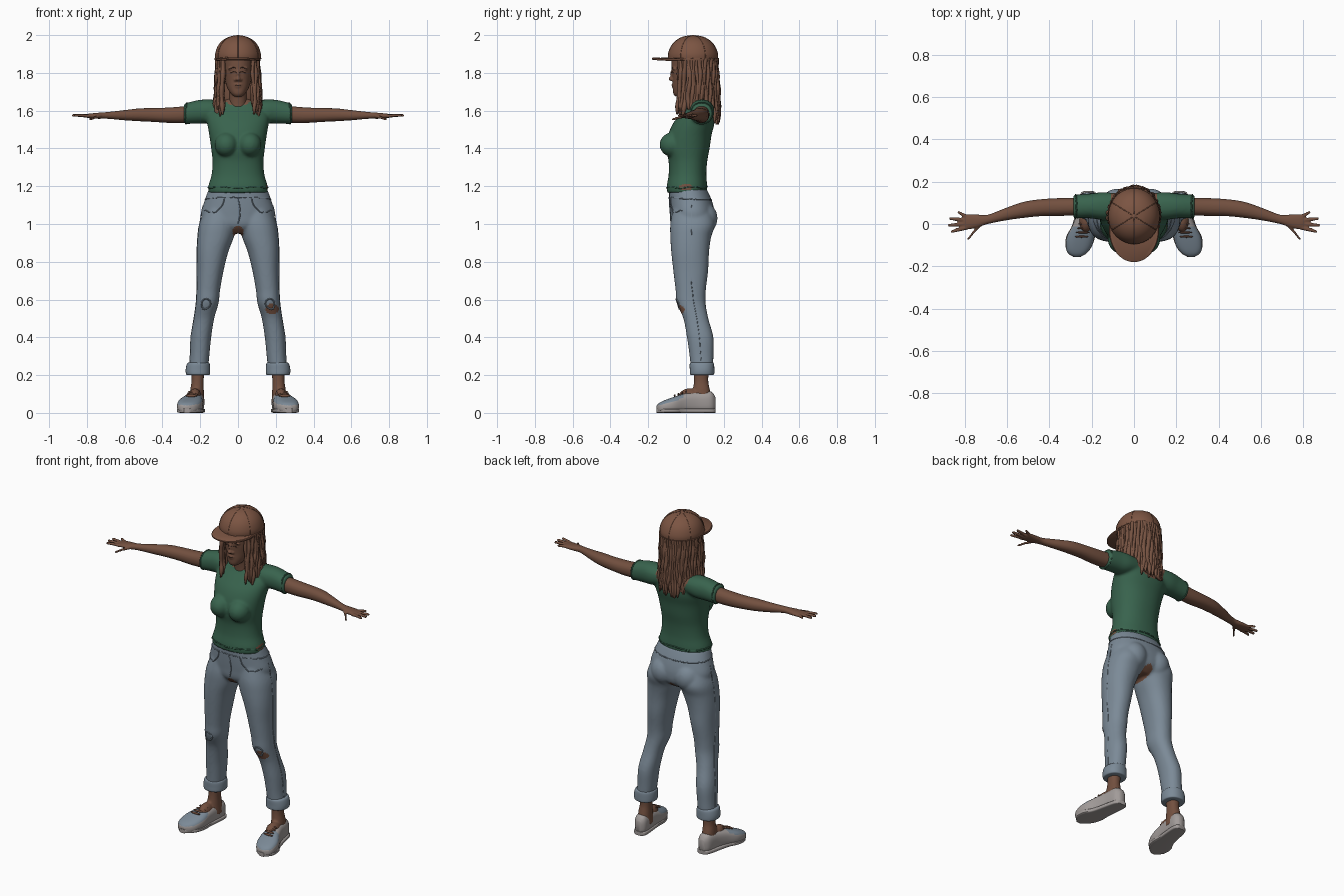
import bpy, bmesh, math, random
from mathutils import Vector, Matrix

random.seed(4)
cube = bpy.data.objects.get("Cube")
if cube:
    bpy.data.objects.remove(cube, do_unlink=True)


def material(name, rgb):
    m = bpy.data.materials.new(name)
    m.use_nodes = True
    m.diffuse_color = (*rgb, 1)
    m.node_tree.nodes["Principled BSDF"].inputs["Base Color"].default_value = (*rgb, 1)
    return m


SKIN = material("brown skin", (0.17, 0.08, 0.05))
HAIR = material("brown hair", (0.18, 0.085, 0.053))
CAP = material("brown cap", (0.2, 0.09, 0.055))
SHIRT = material("green shirt", (0.04, 0.125, 0.075))
DENIM = material("blue denim", (0.2, 0.255, 0.31))
SHOE = material("pale grey shoe", (0.36, 0.33, 0.32))
DARK = material("dark brown", (0.05, 0.025, 0.018))


def smooth_rows(rows, steps):
    """Catmull-Rom interpolation through the given rows."""
    out = []
    for i in range(len(rows) - 1):
        p = [rows[max(i - 1, 0)], rows[i], rows[i + 1], rows[min(i + 2, len(rows) - 1)]]
        for k in range(steps):
            t = k / steps
            out.append([b + 0.5 * t * (c - a + t * (2 * a - 5 * b + 4 * c - d + t * (3 * (b - c) + d - a)))
                        for a, b, c, d in zip(*p)])
    return out + [list(rows[-1])]


def loft(bm, axis, rows, sides=32, power=2.2, steps=5):
    """Skin ellipses; each row is (position on axis, centre, centre, half size, half size)."""
    rings = []
    for t, c1, c2, h1, h2 in smooth_rows(rows, steps):
        ring = []
        for k in range(sides):
            a = math.tau * k / sides
            u, v = (math.copysign(abs(w) ** (2 / power), w) for w in (math.cos(a), math.sin(a)))
            u, v = c1 + h1 * u, c2 + h2 * v
            ring.append(bm.verts.new({"x": (t, u, v), "y": (u, t, v), "z": (u, v, t)}[axis]))
        rings.append(ring)
    for r, s in zip(rings, rings[1:]):
        for k in range(sides):
            j = (k + 1) % sides
            bm.faces.new((r[k], r[j], s[j], s[k]))
    bm.faces.new(rings[0])
    bm.faces.new(rings[-1])


def ball(bm, centre, size):
    bmesh.ops.create_uvsphere(bm, u_segments=24, v_segments=16, radius=1,
                              matrix=Matrix.Translation(centre) @ Matrix.Diagonal((*size, 1)))


def finish(name, bm, mats, mirror=False, voxel=0, rule=None, passes=4, angle=60):
    """Make the object, optionally mirrored and fused, then colour faces by rule."""
    bmesh.ops.recalc_face_normals(bm, faces=bm.faces)
    mesh = bpy.data.meshes.new(name)
    bm.to_mesh(mesh)
    bm.free()
    ob = bpy.data.objects.new(name, mesh)
    bpy.context.collection.objects.link(ob)
    if mirror:
        ob.modifiers.new("mirror", "MIRROR").use_mirror_merge = False
    if voxel:
        ob.modifiers.new("fuse", "REMESH").voxel_size = voxel
        sm = ob.modifiers.new("soften", "SMOOTH")
        sm.factor, sm.iterations = 0.5, passes
    return settle(ob, mats, rule, angle)


def settle(ob, mats, rule=None, angle=60):
    bpy.ops.object.select_all(action="DESELECT")
    bpy.context.view_layer.objects.active = ob
    ob.select_set(True)
    bpy.ops.object.convert(target="MESH")
    ob = bpy.context.object
    ob.data.materials.clear()
    for m in mats:
        ob.data.materials.append(m)
    for f in ob.data.polygons:
        f.material_index = rule(f.center, f.normal) if rule else 0
    bpy.ops.object.shade_smooth_by_angle(angle=math.radians(angle))
    return ob


def ridge(name, points, target, mat, radius=0.003, mirror=False):
    """A thin raised seam laid on the surface of another part."""
    bpy.context.view_layer.update()
    curve = bpy.data.curves.new(name, "CURVE")
    curve.dimensions, curve.bevel_depth, curve.bevel_resolution = "3D", radius, 1
    pts = [target.closest_point_on_mesh(Vector(p))[1] for p in smooth_rows(points, 6)]
    sp = curve.splines.new("POLY")
    sp.points.add(len(pts) - 1)
    for q, p in zip(sp.points, pts):
        q.co = (*p, 1)
    ob = bpy.data.objects.new(name, curve)
    bpy.context.collection.objects.link(ob)
    if mirror:
        ob.modifiers.new("mirror", "MIRROR").use_mirror_merge = False
    return settle(ob, [mat])


def inside(u, v, ru, rv):
    return (u / ru) ** 2 + (v / rv) ** 2 < 1


# Shirt: torso, bust and sleeves fused together
bm = bmesh.new()
loft(bm, "z", [(1.165, 0, .005, .157, .105), (1.2, 0, .005, .157, .107), (1.26, 0, .008, .14, .1),
               (1.33, 0, .01, .135, .102), (1.4, 0, .01, .142, .115), (1.47, 0, .02, .152, .115),
               (1.53, 0, .04, .162, .11), (1.58, 0, .06, .165, .092), (1.62, 0, .075, .14, .075),
               (1.65, 0, .075, .09, .06), (1.665, 0, .07, .06, .045)], 48)
ball(bm, (.062, -.07, 1.42), (.062, .07, .065))
loft(bm, "x", [(.08, .085, 1.603, .06, .05), (.15, .085, 1.597, .065, .062),
               (.21, .085, 1.594, .058, .062), (.287, .082, 1.583, .056, .054)])


def shirt_rule(c, n):
    neck = c.y < .08 and inside(c.x, c.z - 1.69, .085, .065)
    nape = c.y > .08 and inside(c.x, c.z - 1.66, .11, .12)
    tear = c.x > .1 and inside(c.y, c.z - 1.195, .035, .018)
    return int(neck or nape or tear)


shirt = finish("shirt", bm, [SHIRT, SKIN], True, .008, shirt_rule)
loop = [i * math.tau / 24 for i in range(25)]
ridge("shirt_hem", [(.18 * math.cos(a), .13 * math.sin(a), 1.195 + .004 * math.sin(5 * a)) for a in loop],
      shirt, SHIRT, .004)
ridge("sleeve_hem", [(.278, .082 + .08 * math.cos(a), 1.583 + .08 * math.sin(a)) for a in loop],
      shirt, SHIRT, .004, True)

# Jeans: hips and legs fused together
bm = bmesh.new()
loft(bm, "z", [(1.185, 0, .01, .155, .1), (1.12, 0, .025, .178, .113), (1.05, 0, .035, .195, .118),
               (.99, 0, .035, .17, .11), (.95, 0, .03, .07, .07)], 48)
ball(bm, (.08, .09, 1.03), (.078, .077, .085))
loft(bm, "z", [(1.08, .09, .03, .085, .1), (1, .105, .035, .1, .118), (.93, .118, .025, .096, .108),
               (.85, .135, .022, .083, .1), (.75, .147, .025, .07, .092), (.65, .157, .025, .062, .08),
               (.58, .163, .028, .06, .076), (.5, .18, .052, .054, .066), (.4, .196, .075, .054, .07),
               (.3, .203, .082, .051, .063), (.22, .21, .085, .05, .058)])


def jeans_rule(c, n):
    knee = c.y < .03 and inside(c.x - .18, c.z - .55, .036, .028)
    return int(knee or inside(c.x, c.z - .955, .028, .035))


jeans = finish("jeans", bm, [DENIM, SKIN], True, .008, jeans_rule)
ridge("front_pocket", [(.08, -.12, 1.135), (.1, -.12, 1.09), (.14, -.1, 1.07), (.2, -.03, 1.075)],
      jeans, DENIM, .003, True)
ridge("waistband_seam", [(.2 * math.cos(a), .02 + .15 * math.sin(a), 1.14) for a in loop], jeans, DENIM)
ridge("fly_seam", [(0, -.1, 1.14), (.012, -.1, 1.06), (0, -.1, 1)], jeans, DENIM)
ridge("side_seam", [(.24, .03, 1.12), (.25, .03, .9), (.26, .03, .7), (.27, .06, .5), (.3, .08, .27)],
      jeans, DENIM, .002, True)
ridge("knee_tear", [(.175 + .042 * math.cos(a), -.08, .565 + .035 * math.sin(a)) for a in loop],
      jeans, DENIM, .004, True)

# Rolled cuffs
bm = bmesh.new()
loft(bm, "z", [(.2, .212, .085, .055, .056), (.205, .212, .085, .063, .064), (.23, .212, .085, .065, .065),
               (.26, .21, .084, .06, .064), (.268, .209, .084, .05, .056)])
finish("trouser_cuff", bm, [DENIM], True)

# Feet and shoes
bm = bmesh.new()
loft(bm, "z", [(.05, .217, .085, .04, .055), (.12, .217, .082, .036, .045), (.17, .214, .08, .032, .038),
               (.24, .212, .082, .036, .04)])
ball(bm, (.228, .02, .085), (.034, .06, .045))
finish("ankle", bm, [SKIN], True, .006)

bm = bmesh.new()
loft(bm, "y", [(.155, .215, .05, .018, .035), (.13, .217, .057, .038, .057), (.06, .225, .055, .043, .057),
               (0, .237, .051, .051, .053), (-.06, .252, .042, .065, .044), (-.11, .262, .033, .06, .035),
               (-.14, .268, .027, .042, .027), (-.155, .27, .025, .015, .015)], 36, 2.7)
for v in bm.verts:
    v.co.z = max(v.co.z, .012)
finish("shoe", bm, [SHOE, DENIM], True,
       rule=lambda c, n: int(n.z > .4 and c.y < -.01 and c.z > .04))

bm = bmesh.new()
loft(bm, "y", [(.157, .215, .012, .02, .012), (.13, .217, .012, .042, .012), (.0, .237, .012, .053, .012),
               (-.06, .252, .012, .068, .012), (-.12, .264, .012, .056, .012), (-.157, .27, .012, .016, .012)],
     24, 5)
finish("shoe_sole", bm, [SHOE], True, angle=40)

bm = bmesh.new()
for i in range(4):
    ball(bm, (.232 + .005 * i, .0 - .02 * i, .112 - .007 * i), (.032, .005, .007))
finish("shoe_lace", bm, [SKIN], True)

# Arms with hands
bm = bmesh.new()
loft(bm, "x", [(.2, .085, 1.59, .045, .045), (.28, .082, 1.58, .042, .044), (.36, .08, 1.576, .042, .041),
               (.44, .077, 1.577, .04, .037), (.52, .067, 1.578, .038, .034), (.6, .048, 1.576, .03, .027),
               (.69, .022, 1.575, .022, .018), (.74, .014, 1.573, .031, .016), (.79, .01, 1.572, .036, .012),
               (.805, .01, 1.572, .025, .008)])
fingers = [(.79, -.018, .867, -.036), (.795, 0, .88, -.006), (.795, .018, .874, .026), (.785, .034, .835, .055),
           (.725, -.005, .787, -.068)]
for x0, y0, x1, y1 in fingers:
    drop = .018 if y1 < -.06 else -.003
    loft(bm, "x", [(x0, y0, 1.571, .01, .009), ((x0 + x1) / 2, (y0 + y1) / 2, 1.573 - drop / 2, .009, .008),
                   (x1 - .006, y1, 1.572 - drop, .007, .007), (x1, y1, 1.572 - drop, .003, .003)], 12)
finish("arm", bm, [SKIN], True, .005, passes=2)

# Head, neck and facial features
bm = bmesh.new()
loft(bm, "z", [(1.58, 0, .06, .06, .06), (1.64, 0, .052, .048, .053), (1.74, 0, .04, .048, .055)])
loft(bm, "z", [(1.675, 0, -.035, .02, .022), (1.69, 0, -.022, .038, .045), (1.72, 0, 0, .057, .07),
               (1.76, 0, .018, .069, .089), (1.8, 0, .028, .076, .103), (1.85, 0, .034, .08, .11),
               (1.9, 0, .035, .085, .11)])
for centre, size in [((0, -.078, 1.768), (.014, .015, .011)), ((0, -.073, 1.79), (.008, .012, .028)),
                     ((.013, -.07, 1.763), (.009, .01, .008)), ((0, -.066, 1.737), (.023, .011, .006)),
                     ((0, -.063, 1.727), (.02, .012, .007)), ((.03, -.062, 1.822), (.026, .011, .008)),
                     ((.03, -.056, 1.803), (.015, .014, .009)), ((.078, .03, 1.79), (.01, .018, .03))]:
    ball(bm, centre, size)
head = finish("head", bm, [SKIN], True, .005, passes=2)
ridge("eye_line", [(.016, -.09, 1.802), (.03, -.09, 1.806), (.046, -.08, 1.802)], head, DARK, .002, True)
ridge("eyebrow", [(.014, -.09, 1.824), (.034, -.09, 1.831), (.054, -.08, 1.822)], head, DARK, .0025, True)
ridge("mouth_line", [(-.02, -.09, 1.732), (0, -.1, 1.733), (.02, -.09, 1.732)], head, DARK, .0015)

# Hair: inner mass plus hanging locks in two layers
bm = bmesh.new()
loft(bm, "z", [(1.58, 0, .105, .08, .045), (1.66, 0, .09, .1, .06), (1.76, 0, .085, .1, .07),
               (1.88, 0, .07, .1, .085)])
finish("hair_mass", bm, [HAIR])
bm = bmesh.new()
for layer, count in ((1, 46), (.9, 34)):
    for i in range(count):
        a = math.radians(48 + 264 * i / (count - 1)) + random.uniform(-.03, .03)
        back = (1 - math.cos(a)) / 2
        low = 1.612 - .06 * back + random.uniform(-.03, .03)
        wave, size = random.uniform(0, 6), random.uniform(.009, .0125)
        rows = []
        for k in range(8):
            t = k / 7
            r = layer * (.95 + .1 * t) + .03 * math.sin(wave + 7 * t)
            b = a + .04 * math.sin(wave + 9 * t)
            h = size * (1 if k < 7 else .4) * (1 + .12 * (-1) ** k)
            rows.append((1.88 + (low - 1.88) * t, .114 * r * math.sin(b), .045 - .124 * r * math.cos(b), h, h))
        loft(bm, "z", rows, 8, 2, 3)
finish("hair_locks", bm, [HAIR])

# Cap: crown, peak, seams and button
bm = bmesh.new()
loft(bm, "z", [(1.866, 0, .037, .119, .13), (1.9, 0, .037, .121, .131), (1.94, 0, .037, .108, .116),
               (1.97, 0, .037, .084, .09), (1.99, 0, .037, .05, .054), (1.998, 0, .037, .01, .011)], 48, 2)
cap = finish("cap_crown", bm, [CAP])
for i in range(6):
    a = math.radians(30 + 60 * i)
    ridge("cap_seam", [(.13 * math.cos(a) * s, .037 + .14 * math.sin(a) * s, z) for s, z in
                       ((1, 1.87), (1, 1.91), (.8, 1.96), (.45, 1.99), (.08, 2))], cap, CAP, .002)
ridge("cap_rim", [(.15 * math.cos(a), .037 + .16 * math.sin(a), 1.872) for a in loop], cap, CAP, .004)
bm = bmesh.new()
ball(bm, (0, .037, 1.996), (.01, .01, .004))
finish("cap_button", bm, [CAP])
bm = bmesh.new()
loft(bm, "z", [(1.873, 0, -.03, .114, .146), (1.876, 0, -.03, .118, .15), (1.883, 0, -.03, .118, .15),
               (1.886, 0, -.03, .114, .146)], 48, 2, 1)
for v in bm.verts:
    v.co.z -= .9 * v.co.x ** 2 - .05 * (v.co.y + .1)
finish("cap_peak", bm, [CAP], angle=40)
